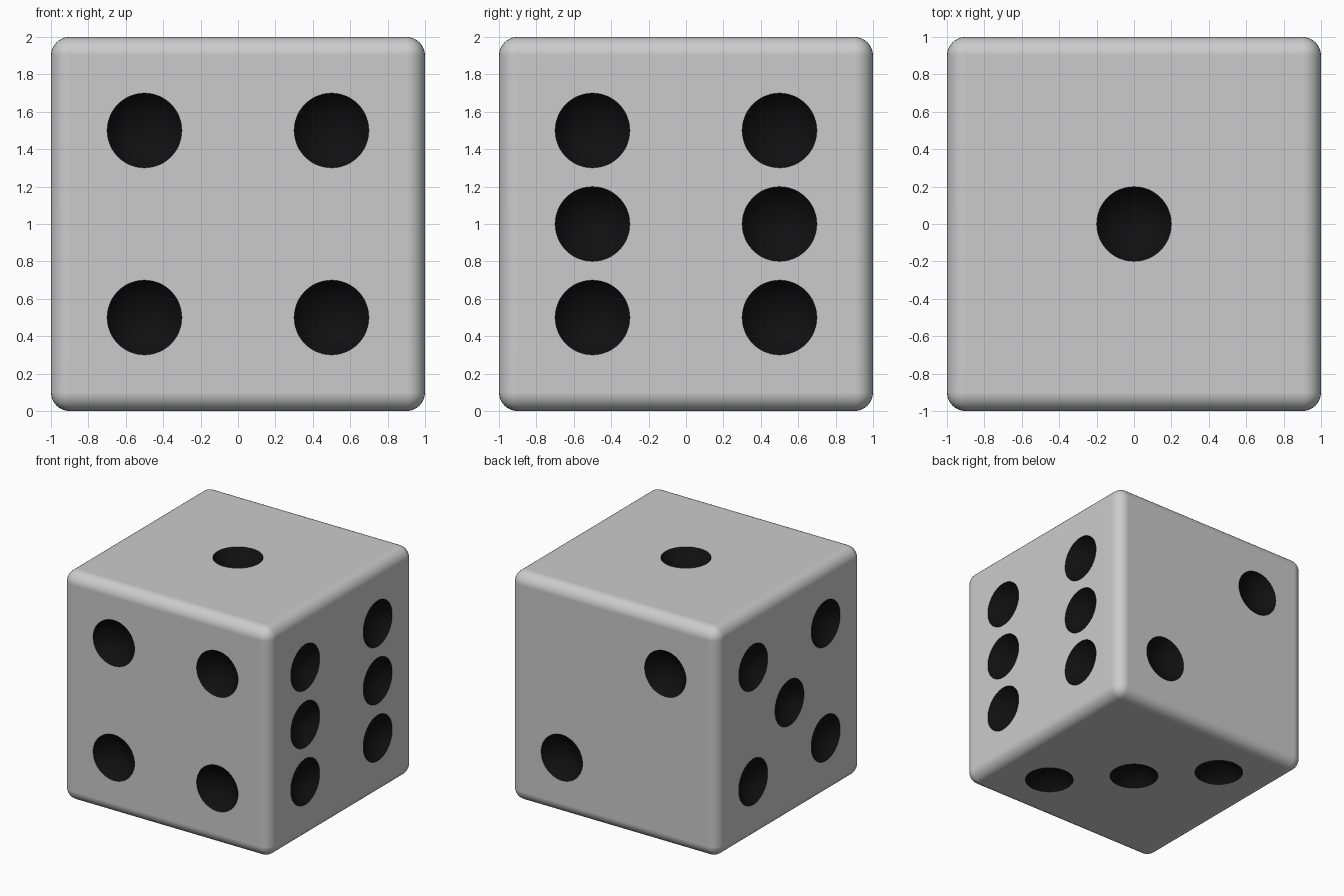
import bpy, bmesh, math
from mathutils import Matrix, Vector

if "Cube" in bpy.data.objects:
    bpy.data.objects.remove(bpy.data.objects["Cube"])

HALF, ROUND = 1.0, 0.1
PIP_R, PIP_DEPTH = 0.2, 0.11
BALL_R = (PIP_R ** 2 + PIP_DEPTH ** 2) / (2 * PIP_DEPTH)
CENTRE = Vector((0, 0, HALF))


def material(name, value):
    m = bpy.data.materials.new(name)
    m.diffuse_color = (value, value, value, 1)
    m.use_nodes = True
    m.node_tree.nodes["Principled BSDF"].inputs["Base Color"].default_value = m.diffuse_color
    return m


def make_object(name, bm):
    mesh = bpy.data.meshes.new(name)
    bm.to_mesh(mesh)
    bm.free()
    ob = bpy.data.objects.new(name, mesh)
    bpy.context.collection.objects.link(ob)
    return ob


# Rounded die body
bm = bmesh.new()
bmesh.ops.create_cube(bm, size=2 * HALF, matrix=Matrix.Translation(CENTRE))
bmesh.ops.bevel(bm, geom=bm.edges[:], offset=ROUND, offset_type='OFFSET',
                segments=8, profile=0.5, affect='EDGES', clamp_overlap=True)
die = make_object("die_body", bm)

# Pip layouts: face normal -> in-plane offsets (first free axis, second free axis)
P = 0.5
corners = [(a, b) for a in (-P, P) for b in (-P, P)]
faces = {
    (0, 0, 1): [(0, 0)],
    (0, 1, 0): [(-P, P), (P, -P)],
    (0, 0, -1): [(P, -P), (0, 0), (-P, P)],
    (0, -1, 0): corners,
    (-1, 0, 0): corners + [(0, 0)],
    (1, 0, 0): corners + [(-P, 0), (P, 0)],
}

# Ball cutters that scoop shallow round pips
bm = bmesh.new()
centres = []
for normal, spots in faces.items():
    n = Vector(normal)
    free = [i for i in range(3) if normal[i] == 0]
    turn = n.to_track_quat('Z', 'Y').to_matrix().to_4x4()
    for a, b in spots:
        c = CENTRE + n * (HALF + BALL_R - PIP_DEPTH)
        c[free[0]] += a
        c[free[1]] += b
        centres.append(c)
        bmesh.ops.create_uvsphere(bm, u_segments=48, v_segments=32, radius=BALL_R,
                                  matrix=Matrix.Translation(c) @ turn)
cutter = make_object("pip_cutter", bm)
cutter.hide_render = True

# Cut the pips and keep the result
cut = die.modifiers.new("pips", 'BOOLEAN')
cut.operation = 'DIFFERENCE'
cut.solver = 'EXACT'
cut.object = cutter
result = bpy.data.meshes.new_from_object(
    die.evaluated_get(bpy.context.evaluated_depsgraph_get()))
die.modifiers.clear()
die.data = result
bpy.data.objects.remove(cutter)

# Colour the scooped faces black
result.materials.clear()
result.materials.append(material("die_grey", 0.8))
result.materials.append(material("pip_black", 0.005))
for poly in result.polygons:
    inside = any((result.vertices[v].co - c).length < BALL_R * 1.01
                 for c in centres for v in poly.vertices[:1])
    near = min((poly.center - c).length for c in centres) < BALL_R * 1.005
    poly.material_index = int(inside and near and poly.area < 0.02)

# Smooth rounding with crisp pip rims
bpy.context.view_layer.objects.active = die
die.select_set(True)
bpy.ops.object.shade_smooth_by_angle(angle=math.radians(30))
weighted = die.modifiers.new("even_normals", 'WEIGHTED_NORMAL')
weighted.keep_sharp = True
